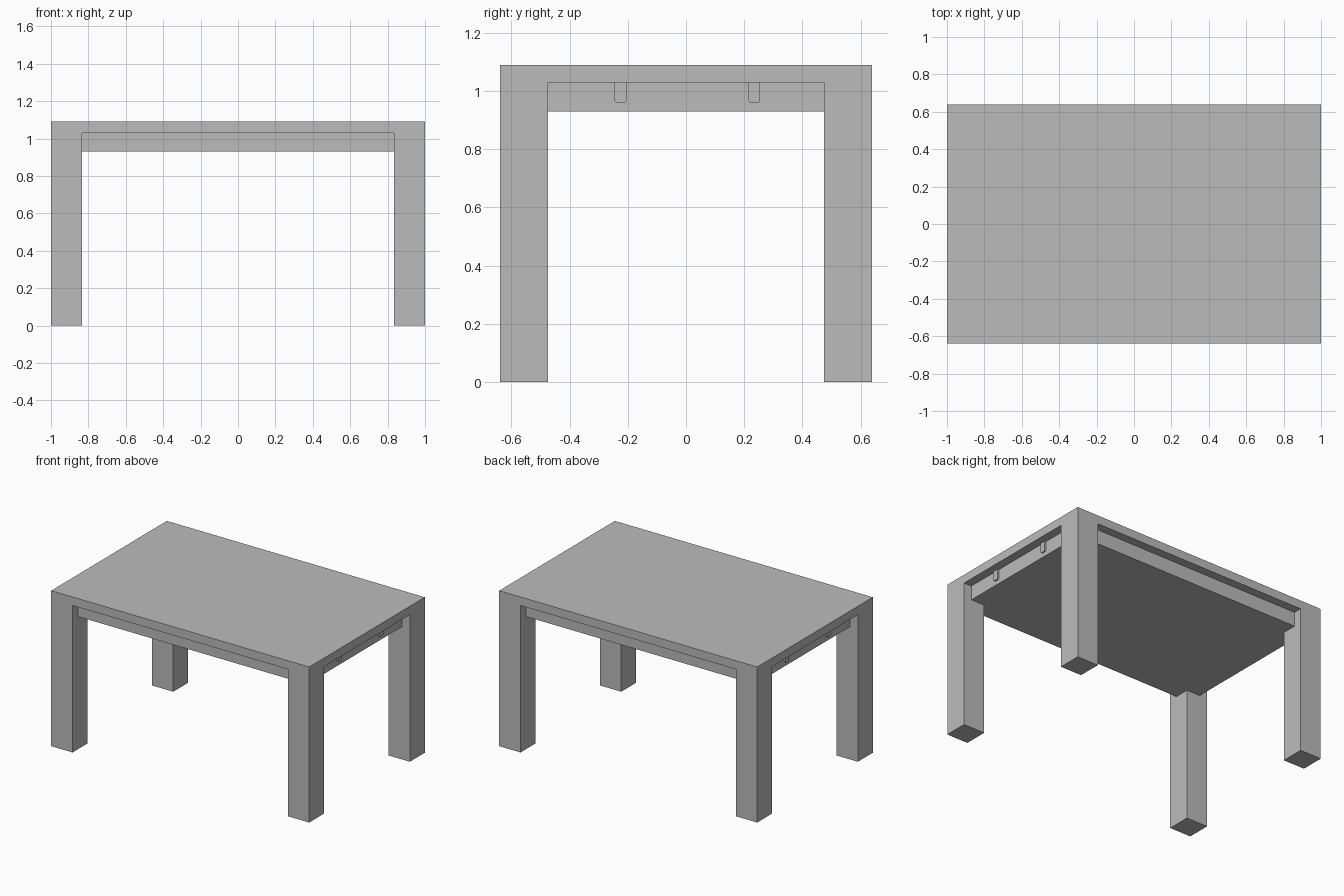
import bpy, bmesh
from mathutils import Vector

HX, HY, HEIGHT = 1.0, 0.64, 1.09      # half length, half width, full height
LEG = 0.165                           # square leg section
SLAB_Z, APRON_Z = 1.03, 0.93          # undersides of top and apron
INSET = 0.06                          # apron set back under the top

cube = bpy.data.objects.get("Cube")
if cube:
    bpy.data.objects.remove(cube, do_unlink=True)

grey = bpy.data.materials.new("plain_grey")
grey.use_nodes = True
colour = (0.5, 0.5, 0.5, 1)
grey.diffuse_color = colour
grey.node_tree.nodes["Principled BSDF"].inputs["Base Color"].default_value = colour


def prism(name, outline, z0, z1):
    """Extrude a closed xy outline from z0 up to z1."""
    bm = bmesh.new()
    face = bm.faces.new([bm.verts.new((x, y, z0)) for x, y in outline])
    grown = bmesh.ops.extrude_face_region(bm, geom=[face])["geom"]
    verts = [g for g in grown if isinstance(g, bmesh.types.BMVert)]
    bmesh.ops.translate(bm, verts=verts, vec=Vector((0, 0, z1 - z0)))
    bmesh.ops.recalc_face_normals(bm, faces=bm.faces)
    mesh = bpy.data.meshes.new(name)
    bm.to_mesh(mesh)
    bm.free()
    mesh.materials.append(grey)
    obj = bpy.data.objects.new(name, mesh)
    bpy.context.collection.objects.link(obj)
    return obj


def box(name, x0, x1, y0, y1, z0, z1):
    return prism(name, [(x0, y0), (x1, y0), (x1, y1), (x0, y1)], z0, z1)


def notched(hx, hy, nx, ny):
    """Rectangle outline with its four corners cut away for the legs."""
    quarter = [(hx, ny), (nx, ny), (nx, hy)]
    flip = quarter[::-1]
    return (quarter + [(-x, y) for x, y in flip]
            + [(-x, -y) for x, y in quarter] + [(x, -y) for x, y in flip])


# Table top and the closed apron body beneath it
inner_x, inner_y = HX - LEG, HY - LEG
prism("table_top", notched(HX, HY, inner_x, inner_y), SLAB_Z, HEIGHT)
prism("apron", notched(HX - INSET, HY - INSET, inner_x, inner_y), APRON_Z, SLAB_Z)

for sx, side in ((1, "left"), (-1, "right")):
    for sy, end in ((-1, "front"), (1, "back")):
        # Corner legs, flush with the top
        xs = sorted((sx * HX, sx * inner_x))
        ys = sorted((sy * HY, sy * inner_y))
        box(f"{end}_{side}_leg", *xs, *ys, 0, HEIGHT)

        # Runner ends showing through the short aprons
        y = sy * 0.23 + 0.005
        xs = sorted((sx * (HX - INSET - 0.02), sx * (HX - INSET + 0.01)))
        runner = box(f"{end}_{side}_runner_end", *xs, y - 0.02, y + 0.02, 0.96, SLAB_Z)
        bm = bmesh.new()
        bm.from_mesh(runner.data)
        low = [e for e in bm.edges
               if all(v.co.z < 0.97 for v in e.verts)
               and abs(e.verts[0].co.x - e.verts[1].co.x) > 0.01]
        bmesh.ops.bevel(bm, geom=low, offset=0.008, segments=3,
                        profile=0.5, affect='EDGES')
        bm.to_mesh(runner.data)
        bm.free()
